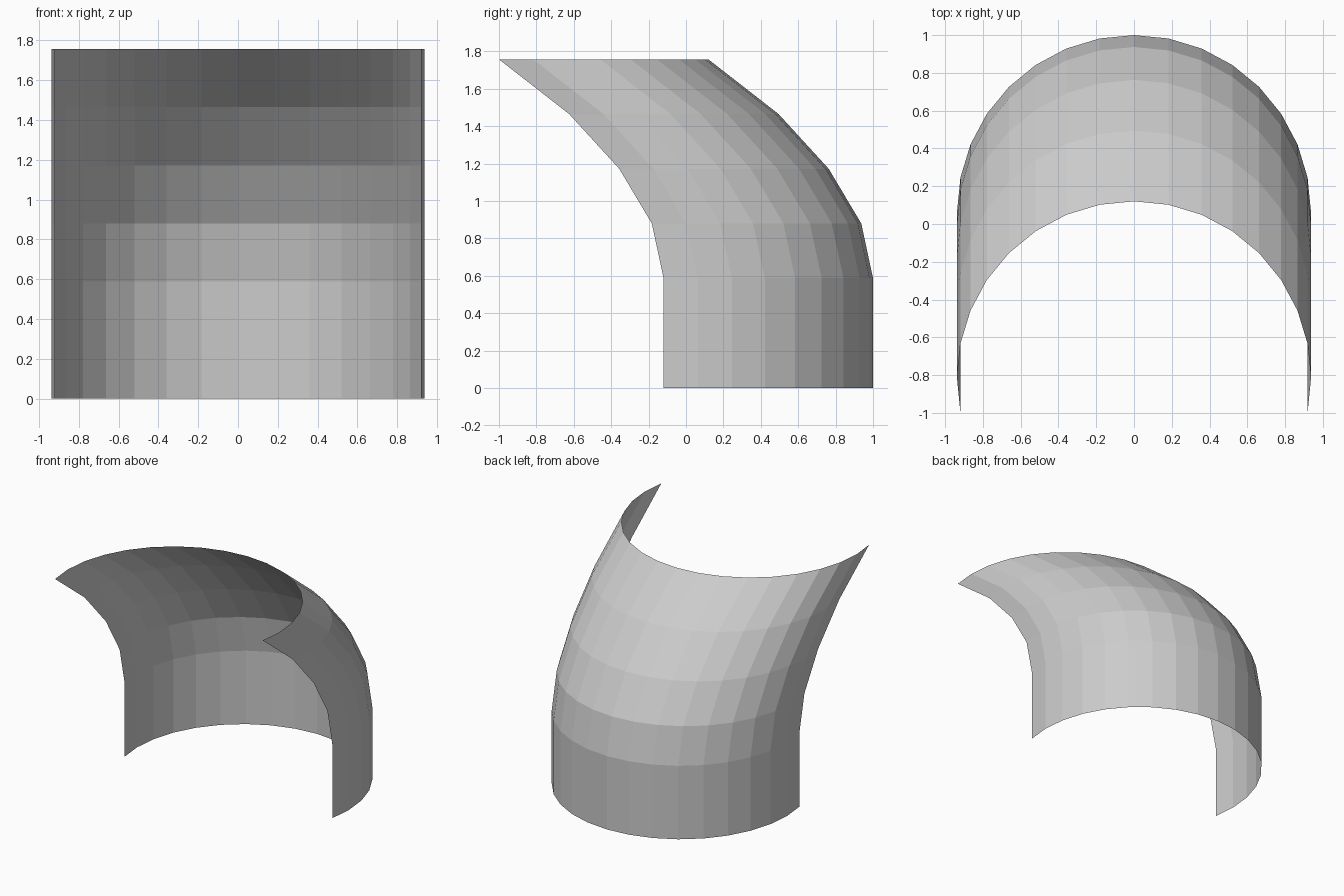
import bpy, bmesh, math
from mathutils import Vector

cube = bpy.data.objects.get("Cube")
if cube:
    bpy.data.objects.remove(cube, do_unlink=True)

# One plain grey finish
grey = bpy.data.materials.new("light_grey")
grey.use_nodes = True
colour = (0.6, 0.6, 0.6, 1)
grey.diffuse_color = colour
grey.node_tree.nodes["Principled BSDF"].inputs["Base Color"].default_value = colour

RADIUS = 0.937
CENTRE_Y = 0.063
STEP = math.tau / 32
HALF_SEGMENTS = 9

# Height and forward lean of each horizontal ring
rings = [(0, 0), (0.587, 0), (0.88, -0.063), (1.172, -0.237),
         (1.465, -0.505), (1.757, -0.88)]

# Curved canopy: an open arc swept upward and forward as a single sheet
bm = bmesh.new()
arc = [bm.verts.new((RADIUS * math.sin(i * STEP),
                     CENTRE_Y + RADIUS * math.cos(i * STEP), 0))
       for i in range(-HALF_SEGMENTS, HALF_SEGMENTS + 1)]
edges = [bm.edges.new(pair) for pair in zip(arc, arc[1:])]

for (z0, y0), (z1, y1) in zip(rings, rings[1:]):
    result = bmesh.ops.extrude_edge_only(bm, edges=edges)["geom"]
    verts = [g for g in result if isinstance(g, bmesh.types.BMVert)]
    edges = [g for g in result if isinstance(g, bmesh.types.BMEdge)]
    bmesh.ops.translate(bm, verts=verts, vec=Vector((0, y1 - y0, z1 - z0)))

# Keep every face turned toward the outside of the arc
bmesh.ops.recalc_face_normals(bm, faces=bm.faces)
back = max(bm.faces, key=lambda f: f.calc_center_median().y)
if back.normal.y < 0:
    bmesh.ops.reverse_faces(bm, faces=bm.faces)

mesh = bpy.data.meshes.new("curved_canopy")
bm.to_mesh(mesh)
bm.free()
mesh.materials.append(grey)
canopy = bpy.data.objects.new("curved_canopy", mesh)
bpy.context.collection.objects.link(canopy)
